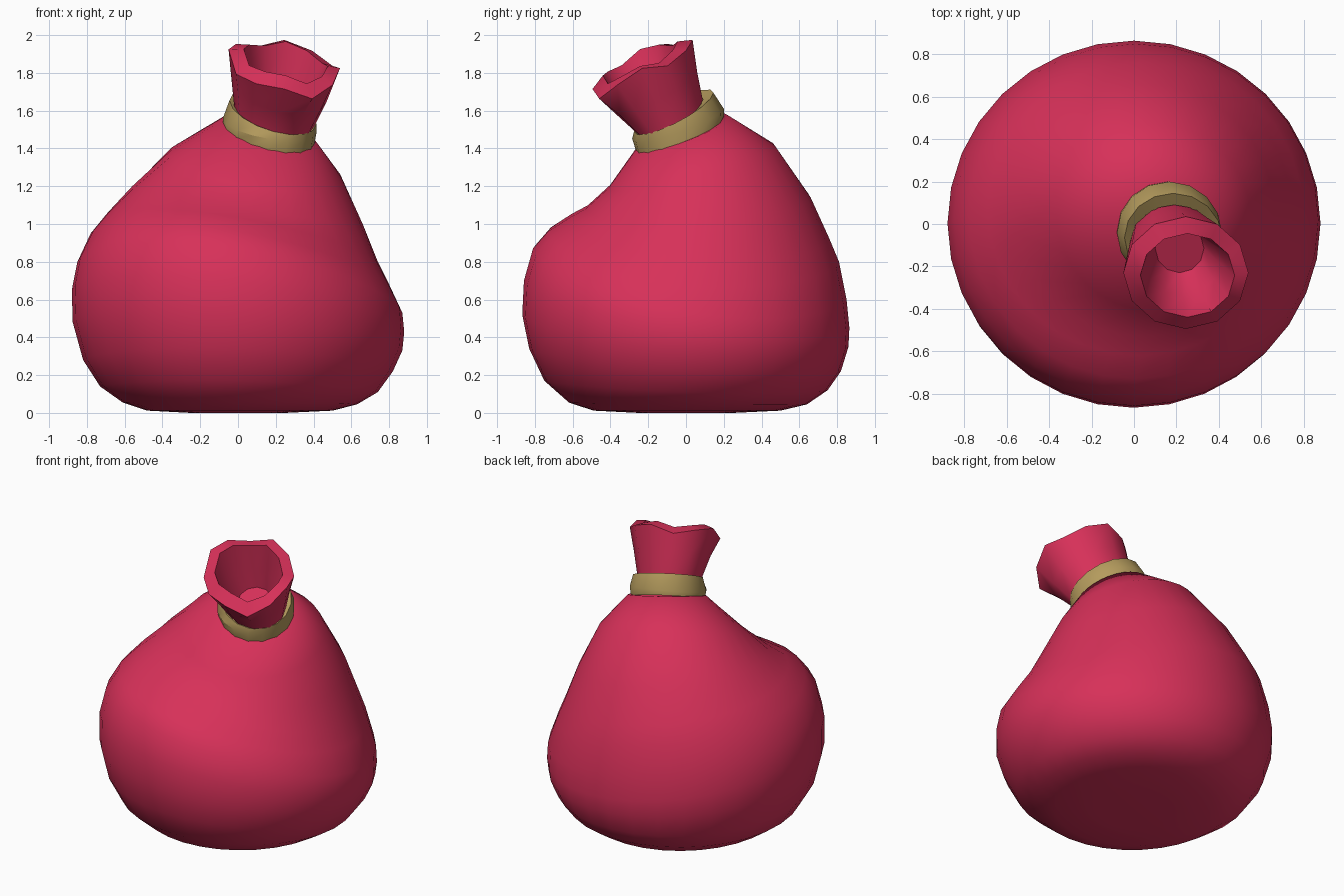
import bpy, bmesh, math


def material(name, rgb):
    m = bpy.data.materials.new(name)
    m.diffuse_color = (*rgb, 1)
    return m


RED = material("red_cloth", (0.68, 0.03, 0.1))
TAN = material("tan_cord", (0.46, 0.33, 0.11))


def ring_point(row, a):
    """Point on a tilted oval through its left, right, front and back points."""
    xl, zl, xr, zr, yf, zf, yb, zb = row[:8]
    wave = row[8] if len(row) > 8 else 0
    c, s = math.cos(a), math.sin(a)
    x = (xl + xr) / 2 + (xr - xl) / 2 * c
    y = (yf + yb) / 2 + (yb - yf) / 2 * s
    z = ((zl + zr) * c * c + (zf + zb) * s * s + (zr - zl) * c + (zb - zf) * s) / 2
    return x, y, z + wave * math.cos(4 * a + 0.6)


def loft(name, rows, sides, mat, cap_start=False, cap_end=False, angle=40):
    bm = bmesh.new()
    rings = [[bm.verts.new(ring_point(r, 2 * math.pi * i / sides)) for i in range(sides)]
             for r in rows]
    for lo, hi in zip(rings, rings[1:]):
        for i in range(sides):
            j = (i + 1) % sides
            bm.faces.new((lo[i], lo[j], hi[j], hi[i]))
    if cap_start:
        bm.faces.new(rings[0][::-1])
    if cap_end:
        bm.faces.new(rings[-1])
    me = bpy.data.meshes.new(name)
    bm.to_mesh(me)
    bm.free()
    me.materials.append(mat)
    ob = bpy.data.objects.new(name, me)
    bpy.context.collection.objects.link(ob)
    bpy.ops.object.select_all(action='DESELECT')
    ob.select_set(True)
    bpy.context.view_layer.objects.active = ob
    bpy.ops.object.shade_smooth_by_angle(angle=math.radians(angle))
    return ob


# Sagging body: left x,z  right x,z  front y,z  back y,z
body = [
    (-.25, 0, .25, 0, -.25, 0, .25, 0),
    (-.48, .012, .50, .012, -.49, .012, .50, .012),
    (-.61, .055, .63, .045, -.62, .055, .64, .045),
    (-.73, .14, .74, .11, -.75, .17, .75, .12),
    (-.82, .28, .82, .22, -.83, .34, .82, .22),
    (-.875, .48, .87, .33, -.867, .52, .86, .35),
    (-.88, .65, .88, .43, -.858, .70, .865, .45),
    (-.85, .80, .87, .53, -.81, .87, .85, .60),
    (-.78, .95, .80, .68, -.73, .96, .81, .80),
    (-.69, 1.06, .74, .80, -.62, 1.03, .76, .92),
    (-.56, 1.20, .66, 1.0, -.53, 1.08, .66, 1.14),
    (-.36, 1.385, .55, 1.24, -.41, 1.19, .47, 1.415),
    (-.09, 1.545, .41, 1.43, -.26, 1.40, .22, 1.57),
]
loft("sack_body", body, 32, RED, True, True, 60)

# Cord tied round the neck
band = [
    (-.03, 1.53, .36, 1.42, -.22, 1.41, .16, 1.56),
    (-.08, 1.53, .40, 1.40, -.265, 1.39, .20, 1.57),
    (-.08, 1.56, .415, 1.48, -.285, 1.45, .20, 1.61),
    (-.045, 1.655, .415, 1.53, -.275, 1.49, .145, 1.695),
    (0, 1.62, .38, 1.51, -.24, 1.49, .09, 1.66),
]
loft("neck_cord", band, 16, TAN, angle=30)

# Flared mouth with a wavy thick rim and hollow inside
mouth = [
    (-.01, 1.54, .38, 1.45, -.24, 1.43, .10, 1.59),
    (-.02, 1.62, .40, 1.51, -.27, 1.49, .09, 1.65),
    (-.035, 1.77, .47, 1.65, -.38, 1.59, .06, 1.80),
    (-.05, 1.90, .54, 1.80, -.495, 1.69, .035, 1.95, .03),
    (.03, 1.91, .475, 1.82, -.44, 1.77, -.045, 1.95, .02),
    (.06, 1.74, .40, 1.66, -.34, 1.62, -.02, 1.76),
    (.10, 1.61, .33, 1.55, -.23, 1.53, .0, 1.63),
]
loft("sack_mouth", mouth, 12, RED, False, True, 40)
